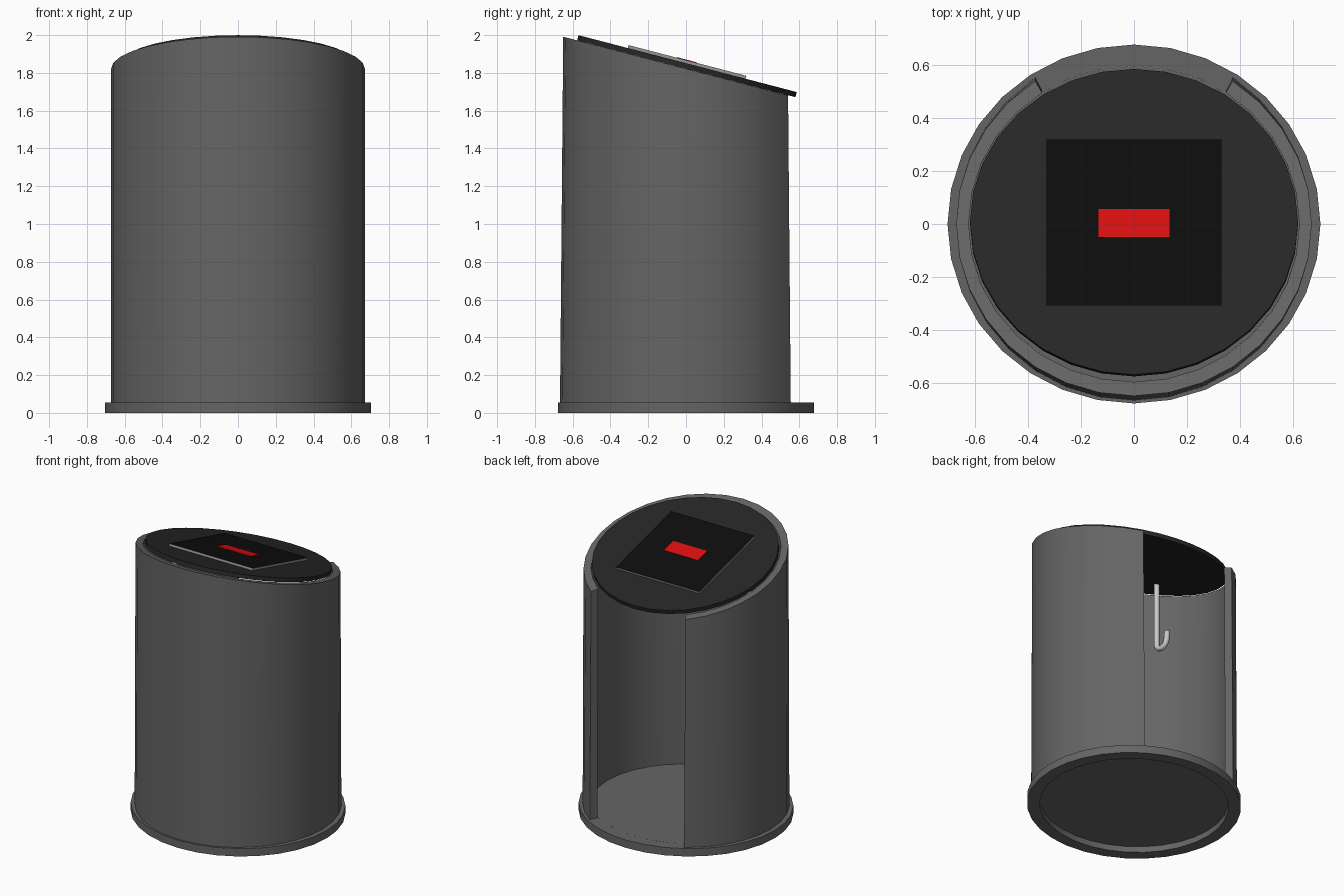
import bpy, bmesh
from math import sin, cos, tan, pi, radians
from mathutils import Matrix, Vector

if "Cube" in bpy.data.objects:
    bpy.data.objects.remove(bpy.data.objects["Cube"])

SEG = 32
TILT = radians(14.6)
LID = Matrix.Translation((0, 0.005, 1.8355)) @ Matrix.Rotation(-TILT, 4, 'X')


def material(name, rgb):
    m = bpy.data.materials.new(name)
    m.diffuse_color = (*rgb, 1)
    m.use_nodes = True
    m.node_tree.nodes["Principled BSDF"].inputs["Base Color"].default_value = m.diffuse_color
    return m


SHELL = material("dark_grey", (0.13, 0.13, 0.13))
LID_MAT = material("charcoal", (0.02, 0.02, 0.02))
BLACK = material("black", (0.004, 0.004, 0.004))
RED = material("red", (0.7, 0.005, 0.005))


def finish(bm, name, mats, smooth=True):
    bmesh.ops.recalc_face_normals(bm, faces=bm.faces)
    me = bpy.data.meshes.new(name)
    bm.to_mesh(me)
    bm.free()
    ob = bpy.data.objects.new(name, me)
    bpy.context.collection.objects.link(ob)
    for m in mats:
        me.materials.append(m)
    if smooth:
        bpy.ops.object.select_all(action='DESELECT')
        ob.select_set(True)
        bpy.context.view_layer.objects.active = ob
        bpy.ops.object.shade_smooth_by_angle(angle=radians(30))
    return ob


def sweep(name, profile, angles, closed):
    """Carry a four-sided wall section around the given angles."""
    bm = bmesh.new()
    rings = [[bm.verts.new(p) for p in profile(a)] for a in angles]
    pairs = list(zip(rings, rings[1:]))
    if closed:
        pairs.append((rings[-1], rings[0]))
    else:
        bm.faces.new(rings[0])
        bm.faces.new(rings[-1])
    for r, s in pairs:
        for i in range(4):
            j = (i + 1) % 4
            bm.faces.new((r[i], r[j], s[j], s[i]))
    return finish(bm, name, [SHELL])


def disc(name, rx, ry, depth, matrix, mat):
    bm = bmesh.new()
    bmesh.ops.create_cone(bm, cap_ends=True, segments=SEG, radius1=1, radius2=1, depth=depth)
    bm.transform(matrix @ Matrix.Diagonal((rx, ry, 1, 1)))
    return finish(bm, name, [mat])


def plate(name, size, y, z, mats):
    """Box lying on the tilted lid; edges use the second material if given."""
    bm = bmesh.new()
    bmesh.ops.create_cube(bm, size=1)
    for f in bm.faces:
        f.material_index = 0 if abs(f.normal.z) > 0.5 else len(mats) - 1
    bm.transform(LID @ Matrix.Translation((0, y, z)) @ Matrix.Diagonal((*size, 1)))
    return finish(bm, name, mats, smooth=False)


# base ring and floor
def base_section(a):
    c, s = cos(a), sin(a)
    return [(r * c, r * 0.962 * s, z) for r, z in
            ((0.705, 0), (0.705, 0.056), (0.622, 0.056), (0.622, 0))]


sweep("base_ring", base_section, [2 * pi * i / SEG for i in range(SEG)], True)
disc("floor", 0.622, 0.598, 0.014, Matrix.Translation((0, 0, 0.049)), SHELL)


# curved wall with slanted top, open at the back
def wall_section(a):
    pts = []
    for rx, ry, top in ((0.672, 0.667, 0), (0.672, 0.65, 1), (0.625, 0.597, 1), (0.625, 0.61, 0)):
        y = ry * sin(a)
        pts.append((rx * cos(a), y, 1.822 - tan(TILT) * y if top else 0.056))
    return pts


sweep("wall", wall_section, [2 * pi * (i + 11) / SEG for i in range(27)], False)

# lid, screen panel and red label
disc("lid", 0.62, 0.597, 0.028, LID, LID_MAT)
grey_edge = material("edge_grey", (0.3, 0.3, 0.3))
plate("panel", (0.66, 0.645, 0.034), -0.005, 0.013, [BLACK, grey_edge])
plate("red_label", (0.267, 0.108, 0.006), -0.01, 0.030, [RED])

# hook hanging beneath the lid
path = [Vector((-0.36, -0.2, z)) for z in (1.885, 1.7, 1.55)]
path += [Vector((-0.36, -0.15 - 0.05 * cos(t), 1.43 - 0.05 * sin(t)))
         for t in (pi * i / 8 for i in range(9))]
path.append(Vector((-0.36, -0.095, 1.48)))
curve = bpy.data.curves.new("hook", 'CURVE')
curve.dimensions = '3D'
curve.bevel_depth = 0.019
curve.bevel_resolution = 2
curve.use_fill_caps = True
spline = curve.splines.new('POLY')
spline.points.add(len(path) - 1)
for p, v in zip(spline.points, path):
    p.co = (*v, 1)
hook = bpy.data.objects.new("hook", curve)
bpy.context.collection.objects.link(hook)
